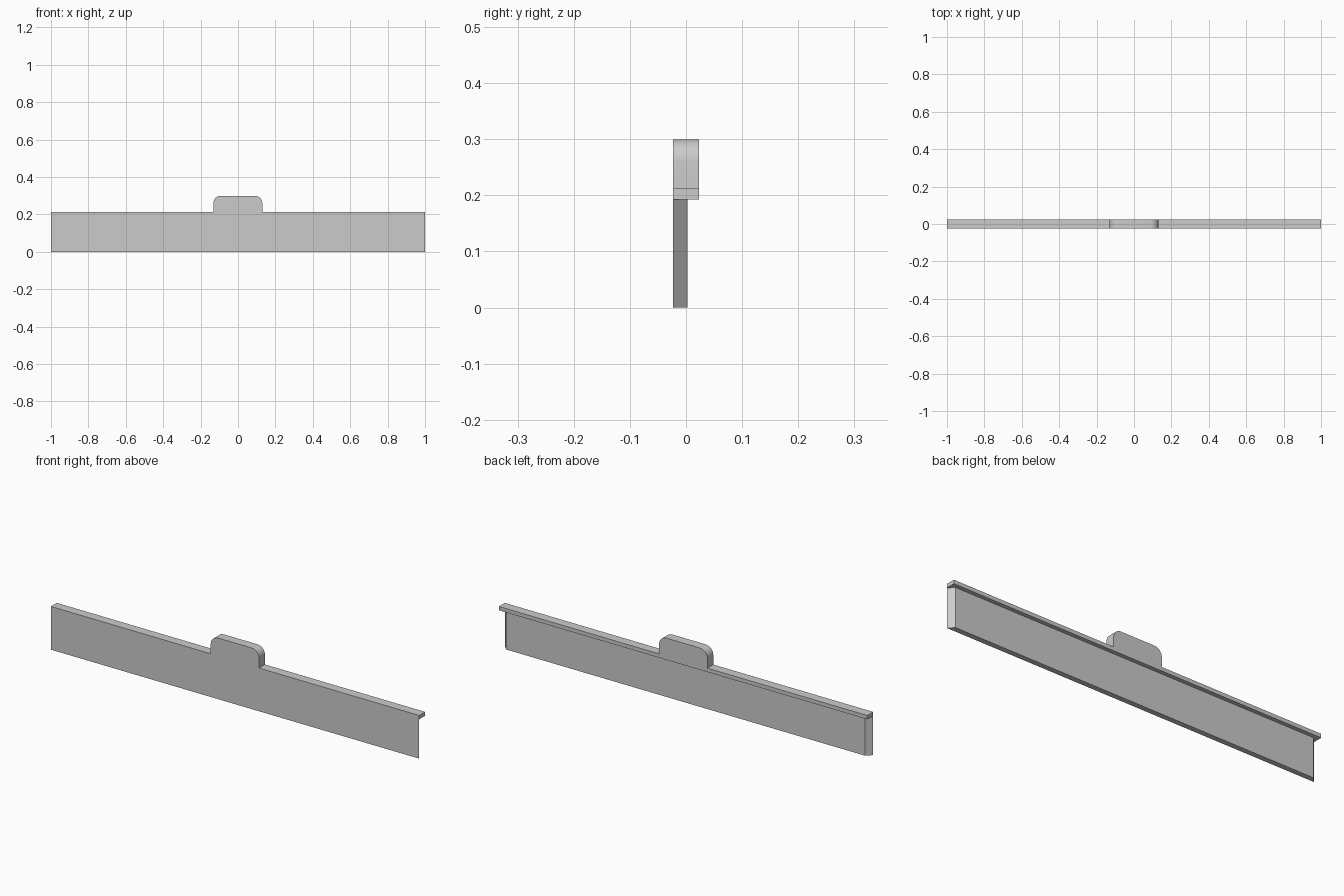
import bpy, bmesh
from math import sin, cos, pi

cube = bpy.data.objects.get("Cube")
if cube:
    bpy.data.objects.remove(cube)

grey = bpy.data.materials.new("plain grey")
grey.use_nodes = True
grey.diffuse_color = (0.6, 0.6, 0.6, 1)
grey.node_tree.nodes["Principled BSDF"].inputs["Base Color"].default_value = (0.6, 0.6, 0.6, 1)

FRONT, BACK, PANEL_BACK = -0.023, 0.023, 0.003
RAIL_LOW, RAIL_TOP, TAB_TOP = 0.193, 0.212, 0.3
TAB_LEFT, TAB_RIGHT, RADIUS = 0.13, -0.132, 0.04


def extrude_profile(name, points, offset):
    """Extrude a closed outline of 3D points along an offset."""
    bm = bmesh.new()
    face = bm.faces.new([bm.verts.new(p) for p in points])
    result = bmesh.ops.extrude_face_region(bm, geom=[face])
    moved = [v for v in result["geom"] if isinstance(v, bmesh.types.BMVert)]
    bmesh.ops.translate(bm, verts=moved, vec=offset)
    bmesh.ops.recalc_face_normals(bm, faces=bm.faces)
    mesh = bpy.data.meshes.new(name)
    bm.to_mesh(mesh)
    bm.free()
    mesh.materials.append(grey)
    obj = bpy.data.objects.new(name, mesh)
    bpy.context.collection.objects.link(obj)
    return obj


def corner(cx, start, steps=8):
    """Quarter-round top corner of the tab."""
    cz = TAB_TOP - RADIUS
    angles = [start + pi / 2 * i / steps for i in range(steps + 1)]
    return [(cx + RADIUS * cos(a), FRONT, cz + RADIUS * sin(a)) for a in angles]


# Front panel with ends mitred toward the back
mitre = 1 - (PANEL_BACK - FRONT)
extrude_profile("front_panel",
                [(-1, FRONT, 0), (1, FRONT, 0), (mitre, PANEL_BACK, 0), (-mitre, PANEL_BACK, 0)],
                (0, 0, RAIL_LOW))

# Top rail and rounded grip tab, one continuous outline
outline = [(-1, FRONT, RAIL_LOW), (1, FRONT, RAIL_LOW), (1, FRONT, RAIL_TOP), (TAB_LEFT, FRONT, RAIL_TOP)]
outline += corner(TAB_LEFT - RADIUS, 0)
outline += corner(TAB_RIGHT + RADIUS, pi / 2)
outline += [(TAB_RIGHT, FRONT, RAIL_TOP), (-1, FRONT, RAIL_TOP)]
rail = extrude_profile("top_rail_with_tab", outline, (0, BACK - FRONT, 0))

bpy.ops.object.select_all(action="DESELECT")
rail.select_set(True)
bpy.context.view_layer.objects.active = rail
bpy.ops.object.shade_smooth_by_angle(angle=pi / 6)
